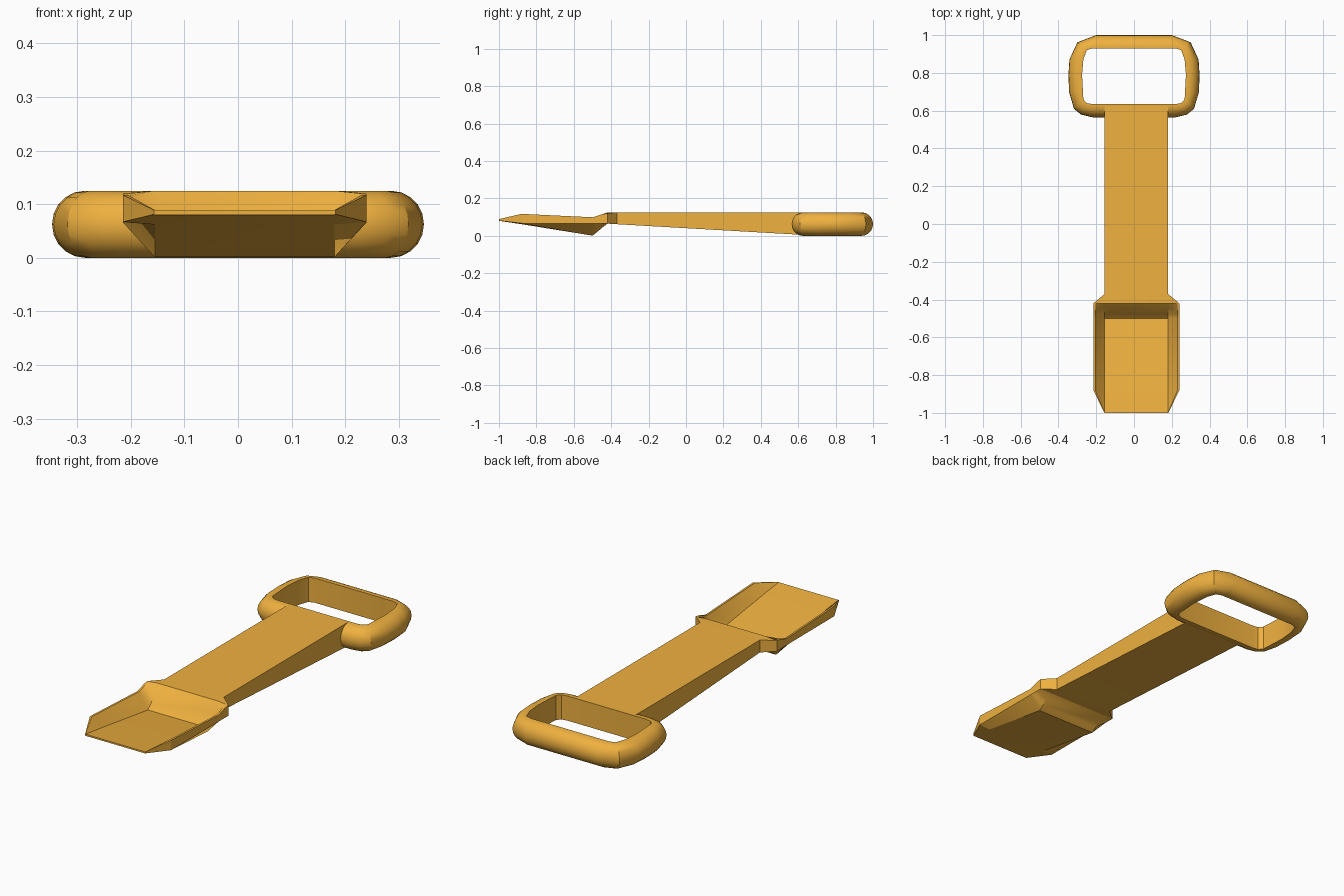
import bpy, bmesh, math

if "Cube" in bpy.data.objects:
    bpy.data.objects.remove(bpy.data.objects["Cube"])

orange = bpy.data.materials.new("orange")
orange.diffuse_color = (0.87, 0.44, 0.05, 1)
orange.use_nodes = True
orange.node_tree.nodes["Principled BSDF"].inputs["Base Color"].default_value = orange.diffuse_color


def loft(name, sections, loop=False, angle=30):
    """Skin a list of closed cross-sections; cap the ends unless looped."""
    bm = bmesh.new()
    rings = [[bm.verts.new(p) for p in s] for s in sections]
    n = len(rings[0])
    pairs = list(zip(rings, rings[1:])) + ([(rings[-1], rings[0])] if loop else [])
    for a, b in pairs:
        for i in range(n):
            j = (i + 1) % n
            bm.faces.new((a[i], a[j], b[j], b[i]))
    if not loop:
        bm.faces.new(rings[0])
        bm.faces.new(rings[-1])
    bmesh.ops.remove_doubles(bm, verts=bm.verts, dist=1e-5)
    bmesh.ops.recalc_face_normals(bm, faces=bm.faces)
    mesh = bpy.data.meshes.new(name)
    bm.to_mesh(mesh)
    bm.free()
    obj = bpy.data.objects.new(name, mesh)
    bpy.context.collection.objects.link(obj)
    mesh.materials.append(orange)
    bpy.ops.object.select_all(action='DESELECT')
    bpy.context.view_layer.objects.active = obj
    obj.select_set(True)
    bpy.ops.object.shade_smooth_by_angle(angle=math.radians(angle))
    return obj


# Grip ring: inner and outer outline of one half, D-shaped section
half = [((.22, .93), (.20, 1.0)), ((.25, .92), (.30, .962)),
        ((.268, .87), (.342, .87)), ((.275, .79), (.347, .79)),
        ((.27, .70), (.344, .70)), ((.268, .66), (.318, .61)),
        ((.25, .64), (.28, .579)), ((.22, .635), (.22, .565))]
outline = half + [((-i[0], i[1]), (-o[0], o[1])) for i, o in reversed(half)]
R = 0.0625
arc = [math.radians(-90 + 180 * k / 10) for k in range(11)]
profile = [(0, 0)] + [(.15 + .85 * math.cos(t), R + R * math.sin(t)) for t in arc] + [(0, 2 * R)]
grip = [[(i[0] + (o[0] - i[0]) * f, i[1] + (o[1] - i[1]) * f, z) for f, z in profile]
        for i, o in outline]
loft("grip_ring", grip, loop=True)

# Shaft: flat top, underside tapering towards the scoop
CX, A = 0.0125, 0.1675


def shaft_section(y, z0):
    return [(CX - A, y, z0), (CX + A, y, z0), (CX + A, y, .125), (CX - A, y, .125)]


loft("shaft", [shaft_section(y, z) for y, z in ((-.37, .062), (.57, .008), (.633, .004))])

# Scoop with flared shoulder: y, half width, side foot, keel, floor, rim height
stations = [(-.37, A, .062, .062, .125, .125),
            (-.42, .2275, .065, .065, .125, .120),
            (-.45, .2275, .066, .042, .085, .115),
            (-.475, .2275, .066, .020, .045, .106),
            (-.50, .2275, .066, .001, .020, .099),
            (-.88, .2275, .067, .062, .073, .117),
            (-1.0, A + .002, .081, .080, .088, .089)]


def scoop_section(y, b, foot, keel, floor, rim):
    lip = max(A, b - .01)
    right = [(A, keel), (b, foot), (b, rim), (lip, rim), (A, floor)]
    pts = right + [(-x, z) for x, z in reversed(right)]
    return [(CX + x, y, z) for x, z in pts]


loft("scoop", [scoop_section(*s) for s in stations], angle=25)
